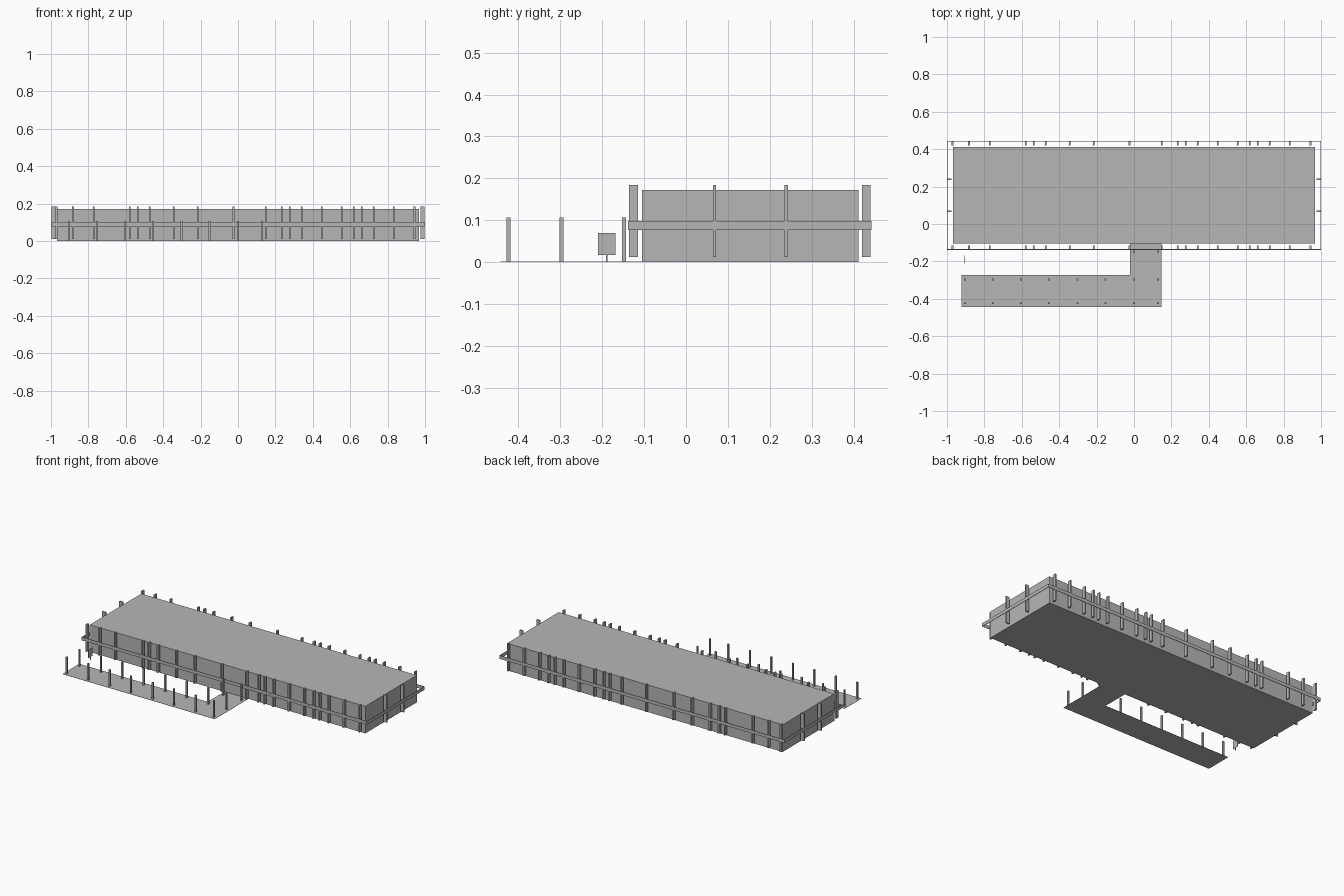
import bpy
import bmesh

cube = bpy.data.objects.get("Cube")
if cube:
    bpy.data.objects.remove(cube, do_unlink=True)

grey = bpy.data.materials.new("concrete_grey")
grey.use_nodes = True
colour = (0.47, 0.47, 0.47, 1)
grey.diffuse_color = colour
grey.node_tree.nodes["Principled BSDF"].inputs["Base Color"].default_value = colour


def finish(name, bm):
    mesh = bpy.data.meshes.new(name)
    bmesh.ops.recalc_face_normals(bm, faces=bm.faces)
    bm.to_mesh(mesh)
    bm.free()
    mesh.materials.append(grey)
    obj = bpy.data.objects.new(name, mesh)
    bpy.context.collection.objects.link(obj)
    return obj


def boxes(name, spans):
    """One object from boxes given as (x range, y range, z range)."""
    bm = bmesh.new()
    for span in spans:
        verts = bmesh.ops.create_cube(bm, size=1)["verts"]
        for v in verts:
            for axis, (low, high) in enumerate(span):
                v.co[axis] = low if v.co[axis] < 0 else high
    return finish(name, bm)


def around(centre, width):
    return (centre - width / 2, centre + width / 2)


def prism(name, outline, height):
    bm = bmesh.new()
    face = bm.faces.new([bm.verts.new((x, y, 0)) for x, y in outline])
    top = bmesh.ops.extrude_face_region(bm, geom=[face])["geom"]
    for v in top:
        if isinstance(v, bmesh.types.BMVert):
            v.co.z += height
    return finish(name, bm)


# Main building block
boxes("building_body", [((-0.967, 0.967), (-0.105, 0.412), (0, 0.172))])

# Thin horizontal band standing clear of the walls
FRONT, BACK, THICK = -0.138, 0.443, 0.003
band_z = (0.077, 0.098)
boxes("floor_band", [
    ((-1, 1), (FRONT, FRONT + THICK), band_z),
    ((-1, 1), (BACK - THICK, BACK), band_z),
    ((-1, -1 + THICK), (FRONT + THICK, BACK - THICK), band_z),
    ((1 - THICK, 1), (FRONT + THICK, BACK - THICK), band_z),
])

# Vertical fins inside the band on all four sides
fin_z = (0.012, 0.184)
fin_x = [-0.97, -0.882, -0.772, -0.579, -0.536, -0.472, -0.344, -0.215,
         -0.024, 0.148, 0.234, 0.276, 0.34, 0.448, 0.555, 0.619, 0.662,
         0.726, 0.833, 0.944]
for name, depth in (("front_fins", (-0.136, -0.115)),
                    ("back_fins", (0.42, 0.441))):
    boxes(name, [(around(x, 0.009), depth, fin_z) for x in fin_x])
for name, depth in (("right_fins", (-0.998, -0.975)),
                    ("left_fins", (0.975, 0.998))):
    boxes(name, [(depth, around(y, 0.008), fin_z) for y in (0.068, 0.239)])

# Flat L-shaped walkway leading to the front wall
prism("walkway", [(-0.922, -0.443), (0.147, -0.443), (0.147, -0.105),
                  (-0.021, -0.105), (-0.021, -0.274), (-0.922, -0.274)], 0.001)

# Walkway posts
post_x = [-0.904, -0.754, -0.604, -0.454, -0.302, -0.152, 0, 0.128]
places = [(x, y) for x in post_x for y in (-0.424, -0.297)]
places += [(x, -0.148) for x in post_x[-2:]]
boxes("walkway_posts", [(around(x, 0.009), around(y, 0.01), (0, 0.107))
                        for x, y in places])

# Small blank sign
boxes("sign_board", [(around(-0.904, 0.002), (-0.21, -0.168), (0.017, 0.07))])
boxes("sign_post", [(around(-0.904, 0.004), around(-0.189, 0.004), (0, 0.043))])
